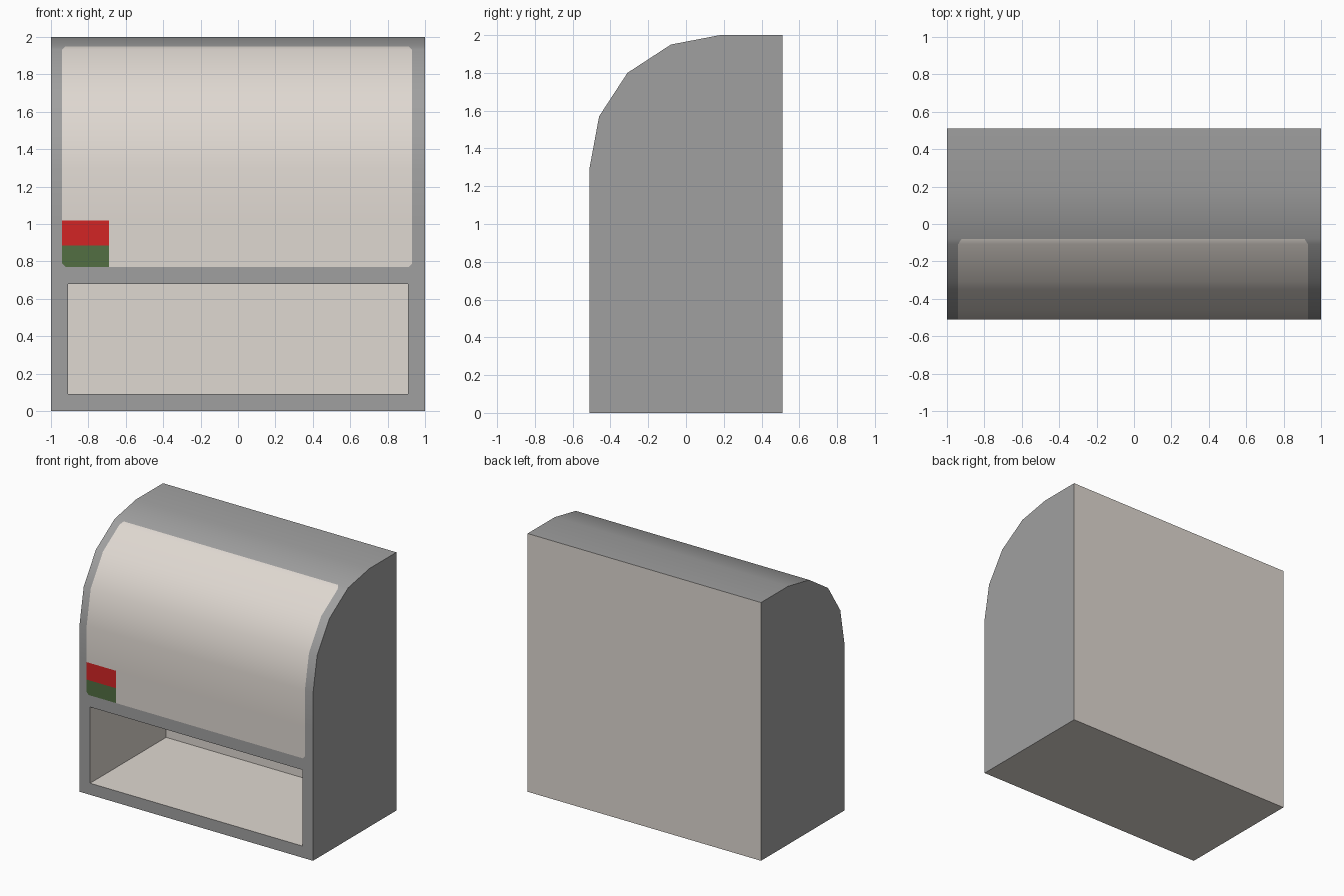
import bpy, bmesh, math
from mathutils import Vector

if "Cube" in bpy.data.objects:
    bpy.data.objects.remove(bpy.data.objects["Cube"])


def srgb(r, g, b):
    lin = lambda c: c / 12.92 if c <= 0.04045 else ((c + 0.055) / 1.055) ** 2.4
    return [lin(v / 255) for v in (r, g, b)] + [1.0]


GREY, CREAM, RED, GREEN = range(4)
COLOURS = [("shell grey", srgb(160, 160, 160)), ("panel cream", srgb(223, 216, 209)),
           ("label red", srgb(210, 37, 37)), ("label green", srgb(82, 110, 66))]

# Side profile (y, z) of the housing
PROFILE = [(0.51, 0), (-0.51, 0), (-0.51, 1.3), (-0.46, 1.57), (-0.31, 1.8),
           (-0.08, 1.95), (0.18, 2.0), (0.51, 2.0)]
X0, X1, Z0, Z1, R = -0.94, 0.93, 0.77, 1.95, 0.018    # painted front panel
TX, TZ0, TZ1, TY = 0.91, 0.09, 0.68, 0.42             # tray opening and depth
LX, LZ0, LZ1 = -0.69, 0.885, 1.02                     # small label

bm = bmesh.new()

# Housing: extruded profile
face = bm.faces.new([bm.verts.new((-1, y, z)) for y, z in PROFILE])
ext = bmesh.ops.extrude_face_region(bm, geom=[face], use_keep_orig=True)["geom"]
bmesh.ops.translate(bm, vec=(2, 0, 0), verts=[g for g in ext if isinstance(g, bmesh.types.BMVert)])
bmesh.ops.recalc_face_normals(bm, faces=bm.faces[:])


# Cut lines for the panel, label and opening
def cut(geom, co, no):
    bmesh.ops.bisect_plane(bm, geom=geom, dist=1e-4, plane_co=co, plane_no=no)


for x in (X0, X0 + R, X1 - R, X1, LX, -TX, TX):
    cut(bm.verts[:] + bm.edges[:] + bm.faces[:], (x, 0, 0), (1, 0, 0))
for z in (Z0, Z0 + R, Z1 - R, TZ0, TZ1, LZ0, LZ1):
    cut(bm.verts[:] + bm.edges[:] + bm.faces[:], (0, 0, z), (0, 0, 1))

# Clipped panel corners
for x, sx in ((X0, 1), (X1, -1)):
    for z, sz in ((Z0, 1), (Z1, -1)):
        mid = Vector((x + sx * R / 2, 0, z + sz * R / 2))
        for f in [f for f in bm.faces if f.normal.y < -0.1]:
            c = f.calc_center_median()
            if abs(c.x - mid.x) < R / 2 and abs(c.z - mid.z) < R / 2:
                cut(list(f.verts) + list(f.edges) + [f], mid, (sx, 0, sz))

# Colours by direction and position
bm.normal_update()
for f in bm.faces:
    c, n = f.calc_center_median(), f.normal
    f.material_index = GREY
    if n.y > 0.9 or n.z < -0.9:
        f.material_index = CREAM
    elif n.y < -0.1 and abs(n.x) < 0.5 and X0 < c.x < X1 and Z0 < c.z < Z1:
        if min(c.x - X0, X1 - c.x) + min(c.z - Z0, Z1 - c.z) > R:
            label = c.x < LX and c.z < LZ1
            f.material_index = (GREEN if c.z < LZ0 else RED) if label else CREAM

# Tray cavity: open the front, then pull the rim back to the rear wall
hole = []
for f in bm.faces:
    c = f.calc_center_median()
    if f.normal.y < -0.9 and abs(c.x) < TX and TZ0 < c.z < TZ1:
        hole.append(f)
bmesh.ops.delete(bm, geom=hole, context='FACES')
old = set(bm.faces)
rim = [e for e in bm.edges if e.is_boundary]
ext = bmesh.ops.extrude_edge_only(bm, edges=rim)["geom"]
for v in [g for g in ext if isinstance(g, bmesh.types.BMVert)]:
    v.co.y = TY
bmesh.ops.holes_fill(bm, edges=[e for e in bm.edges if e.is_boundary], sides=0)
for f in bm.faces:
    if f not in old:
        f.material_index = CREAM
bmesh.ops.recalc_face_normals(bm, faces=bm.faces[:])

mesh = bpy.data.meshes.new("housing")
bm.to_mesh(mesh)
bm.free()
for name, col in COLOURS:
    m = bpy.data.materials.new(name)
    m.diffuse_color = col
    m.use_nodes = True
    m.node_tree.nodes["Principled BSDF"].inputs["Base Color"].default_value = m.diffuse_color
    mesh.materials.append(m)
housing = bpy.data.objects.new("housing", mesh)
bpy.context.collection.objects.link(housing)
bpy.context.view_layer.objects.active = housing
housing.select_set(True)
bpy.ops.object.shade_smooth_by_angle(angle=math.radians(30))
